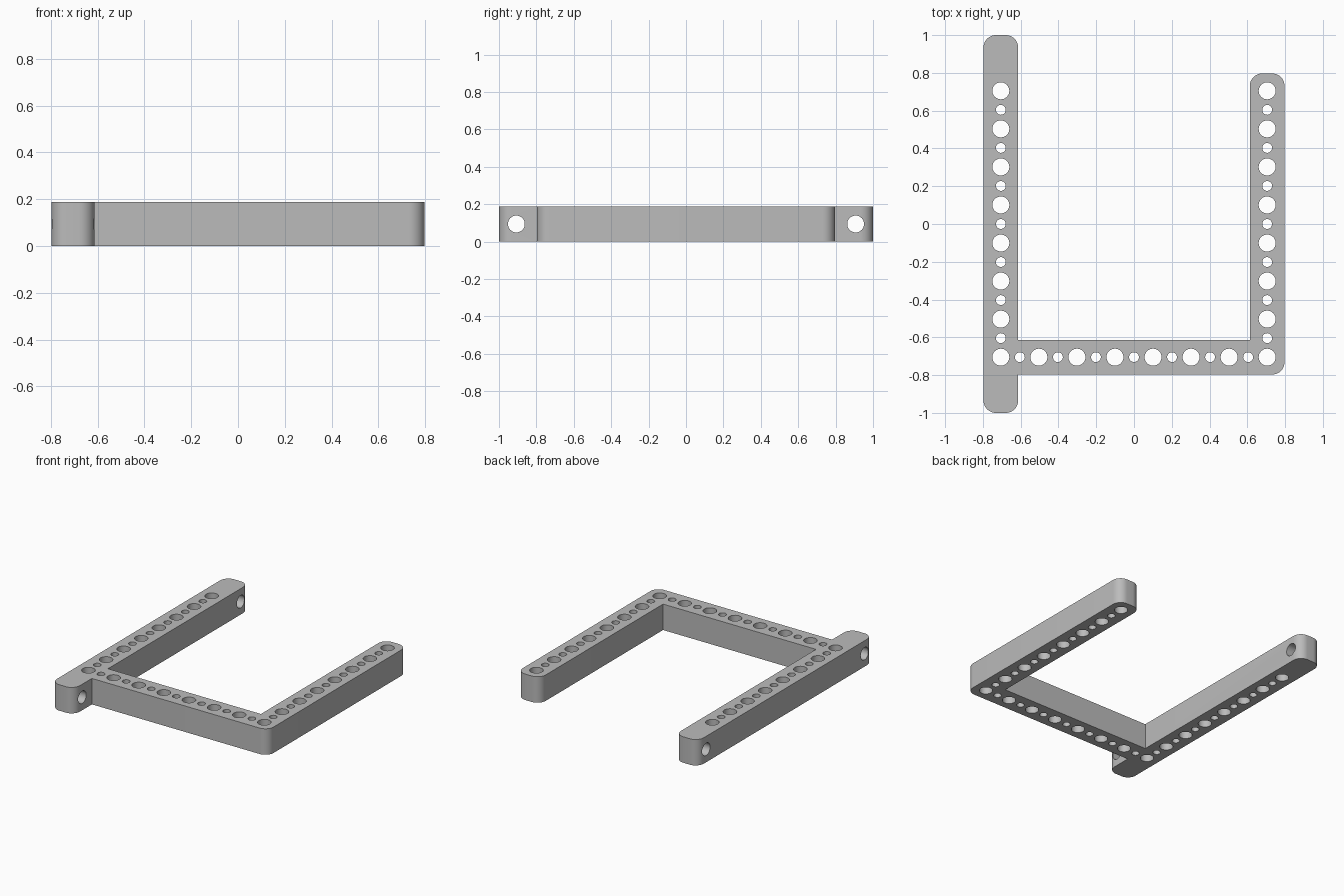
import bpy, bmesh, math
from mathutils import Vector, Matrix

if "Cube" in bpy.data.objects:
    bpy.data.objects.remove(bpy.data.objects["Cube"], do_unlink=True)

HEIGHT = 0.188
OUT, INN = 0.797, 0.613       # outer and inner edges of the bars
MID = (OUT + INN) / 2         # centre line of the bars
ROUND = 0.066                 # corner radius
PITCH = 2 * MID / 7           # spacing of the large holes

grey = bpy.data.materials.new("grey plastic")
grey.use_nodes = True
colour = (0.5, 0.5, 0.5, 1)
grey.diffuse_color = colour
grey.node_tree.nodes["Principled BSDF"].inputs["Base Color"].default_value = colour


def rounded(corners, steps=10):
    """Outline with an arc at every corner flagged as round."""
    points = []
    for i, (x, y, is_round) in enumerate(corners):
        p = Vector((x, y, 0))
        if not is_round:
            points.append(p)
            continue
        a = (Vector((*corners[i - 1][:2], 0)) - p).normalized()
        b = (Vector((*corners[(i + 1) % len(corners)][:2], 0)) - p).normalized()
        centre = p + (a + b) * ROUND
        for s in range(steps + 1):
            t = s / steps * math.pi / 2
            points.append(centre - (b * math.cos(t) + a * math.sin(t)) * ROUND)
    return points


def make_object(name, bm):
    bmesh.ops.recalc_face_normals(bm, faces=bm.faces)
    mesh = bpy.data.meshes.new(name)
    bm.to_mesh(mesh)
    bm.free()
    mesh.materials.append(grey)
    obj = bpy.data.objects.new(name, mesh)
    bpy.context.collection.objects.link(obj)
    return obj


# Frame: three bars fused in one outline, the left one longer at both ends
outline = rounded([
    (-OUT, -1, True), (-INN, -1, True), (-INN, -OUT, False),
    (OUT, -OUT, True), (OUT, OUT, True), (INN, OUT, True),
    (INN, -INN, False), (-INN, -INN, False),
    (-INN, 1, True), (-OUT, 1, True)])
bm = bmesh.new()
base = bm.faces.new([bm.verts.new(p) for p in outline])
walls = bmesh.ops.extrude_face_region(bm, geom=[base])
top = [v for v in walls["geom"] if isinstance(v, bmesh.types.BMVert)]
bmesh.ops.translate(bm, verts=top, vec=(0, 0, HEIGHT))
frame = make_object("beam_frame", bm)

# Hole cutters: alternating large and small along the bars, cross holes at the ends
bm = bmesh.new()


def hole(x, y, radius, turn=Matrix()):
    bmesh.ops.create_cone(
        bm, cap_ends=True, segments=32, radius1=radius, radius2=radius, depth=0.4,
        matrix=Matrix.Translation((x, y, HEIGHT / 2)) @ turn)


spots = set()
for i in range(15):
    along = -MID + i * PITCH / 2
    radius = 0.026 if i % 2 else 0.045
    spots |= {(-MID, along, radius), (MID, along, radius), (along, -MID, radius)}
done = []
for x, y, radius in sorted(spots):
    if all(math.dist((x, y), d) > 0.01 for d in done):
        hole(x, y, radius)
        done.append((x, y))
for y in (-0.907, 0.907):
    hole(-MID, y, 0.045, Matrix.Rotation(math.pi / 2, 4, "Y"))
cutter = make_object("hole_cutter", bm)
cutter.hide_render = True

cut = frame.modifiers.new("holes", "BOOLEAN")
cut.operation = "DIFFERENCE"
cut.solver = "EXACT"
cut.object = cutter
bpy.context.view_layer.objects.active = frame
frame.select_set(True)
bpy.ops.object.modifier_apply(modifier=cut.name)
bpy.data.objects.remove(cutter, do_unlink=True)
bpy.ops.object.shade_smooth_by_angle(angle=math.radians(30))
